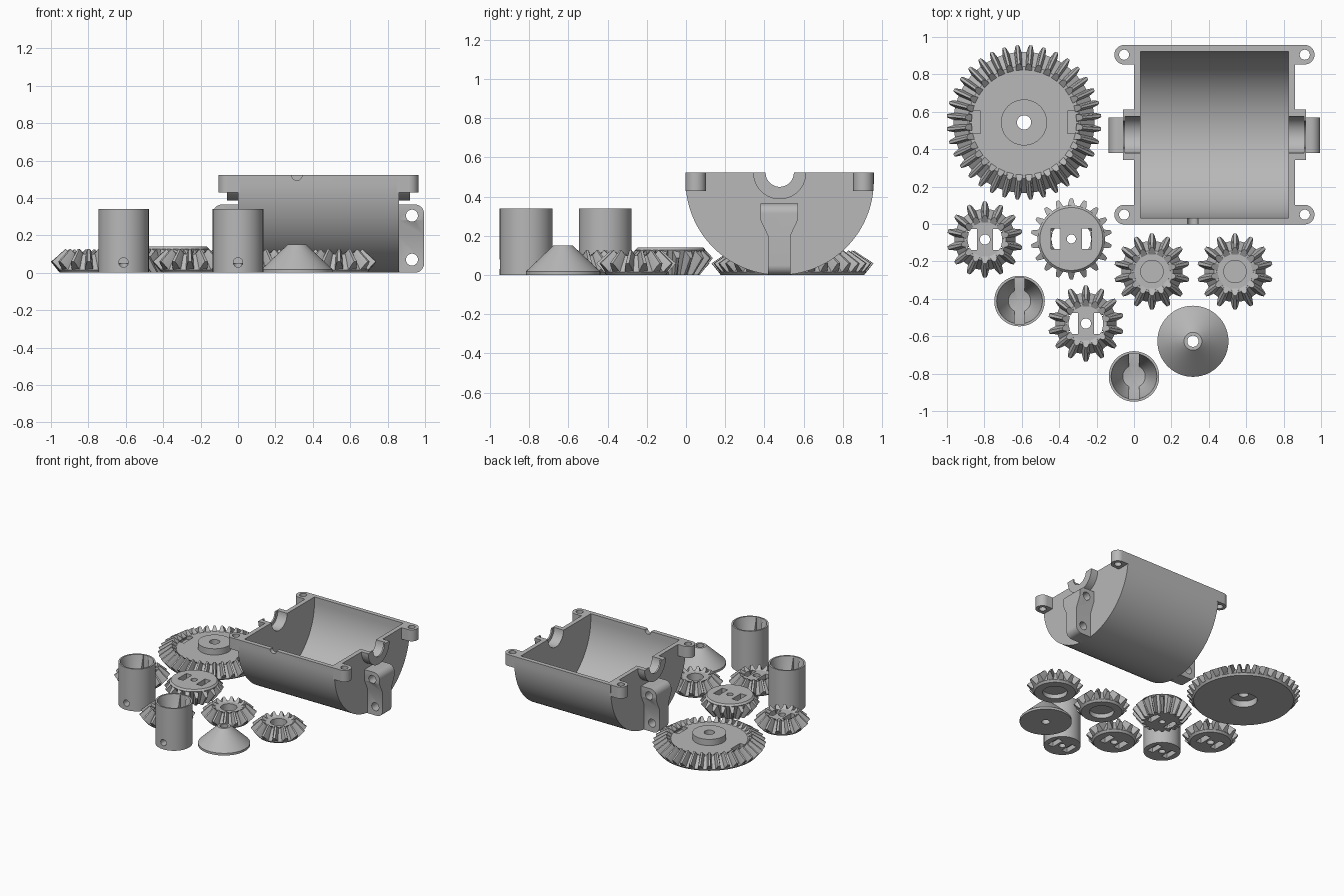
import bpy, bmesh, math
from mathutils import Vector

cube = bpy.data.objects.get("Cube")
if cube:
    bpy.data.objects.remove(cube, do_unlink=True)

grey = bpy.data.materials.new("plain grey")
grey.use_nodes = True
colour = (0.48, 0.48, 0.48, 1)
grey.diffuse_color = colour
grey.node_tree.nodes["Principled BSDF"].inputs["Base Color"].default_value = colour
parts = []


def finish(name, bm):
    bmesh.ops.recalc_face_normals(bm, faces=bm.faces)
    mesh = bpy.data.meshes.new(name)
    bm.to_mesh(mesh)
    bm.free()
    mesh.materials.append(grey)
    obj = bpy.data.objects.new(name, mesh)
    bpy.context.collection.objects.link(obj)
    parts.append(obj)
    return obj


def loft(bm, loop_a, loop_b):
    a = [bm.verts.new(p) for p in loop_a]
    b = [bm.verts.new(p) for p in loop_b]
    bm.faces.new(a)
    bm.faces.new(b[::-1])
    for i in range(len(a)):
        j = (i + 1) % len(a)
        bm.faces.new((a[j], a[i], b[i], b[j]))


def prism(name, pts, axis, lo, hi):
    """Extrude a 2D outline along x, y or z."""
    def place(p, h):
        u, v = p
        return {"x": (h, u, v), "y": (u, h, v), "z": (u, v, h)}[axis]
    bm = bmesh.new()
    loft(bm, [place(p, lo) for p in pts], [place(p, hi) for p in pts])
    return finish(name, bm)


def arc(cu, cv, r, start, end, steps=48):
    angles = [math.radians(start + (end - start) * i / steps) for i in range(steps + 1)]
    return [(cu + r * math.cos(a), cv + r * math.sin(a)) for a in angles]


def rod(cu, cv, r, axis, lo, hi):
    return prism("cutter", arc(cu, cv, r, 0, 360)[:-1], axis, lo, hi)


def block(x, y, w, d, lo, hi):
    pts = [(x - w / 2, y - d / 2), (x + w / 2, y - d / 2),
           (x + w / 2, y + d / 2), (x - w / 2, y + d / 2)]
    return prism("cutter", pts, "z", lo, hi)


def lathe(name, profile, x, y, steps=72):
    bm = bmesh.new()
    vs = [bm.verts.new((r, 0, z)) for r, z in profile]
    edges = [bm.edges.new(e) for e in zip(vs, vs[1:])]
    bmesh.ops.spin(bm, geom=vs + edges, cent=(0, 0, 0), axis=(0, 0, 1),
                   angle=math.tau, steps=steps, use_duplicate=False)
    bmesh.ops.remove_doubles(bm, verts=bm.verts, dist=0.0001)
    bmesh.ops.translate(bm, verts=bm.verts, vec=(x, y, 0))
    return finish(name, bm)


def cut(obj, cutters):
    for c in cutters:
        mod = obj.modifiers.new("cut", "BOOLEAN")
        mod.operation, mod.solver, mod.object = "DIFFERENCE", "EXACT", c
    graph = bpy.context.evaluated_depsgraph_get()
    mesh = bpy.data.meshes.new_from_object(obj.evaluated_get(graph))
    obj.modifiers.clear()
    obj.data = mesh
    for c in cutters:
        parts.remove(c)
        bpy.data.objects.remove(c, do_unlink=True)


def gear(name, x, y, teeth, a, b, c, d, cutters, hub=(), flip=False):
    """Bevel gear; a, b = back root and tip, c, d = front tip and root as (r, z)."""
    a, b, c, d = (Vector(p) for p in (a, b, c, d))
    obj = lathe(name, [(0, 0), a, a.lerp(b, 0.25), d, *hub, (0, hub[-1][1] if hub else d.y)], x, y)
    cut(obj, cutters)
    bm = bmesh.new()
    bm.from_mesh(obj.data)
    sink = Vector((0.02, 0))
    for t in range(teeth):
        ang = math.tau * (t + 0.5) / teeth
        out = Vector((math.cos(ang), math.sin(ang), 0))
        side = Vector((-out.y, out.x, 0))
        loops = []
        for root, tip in ((a, b), (d, c)):
            pitch = math.tau * (root.x + tip.x) / 2 / teeth
            half = [(root - sink, 0.34), (root.lerp(tip, 0.3), 0.27),
                    (root.lerp(tip, 0.75), 0.19), (tip, 0.11)]
            section = [(p, -w) for p, w in half] + [(p, w) for p, w in half[::-1]]
            loops.append([Vector((x, y, p.y)) + out * p.x + side * w * pitch for p, w in section])
        loft(bm, *loops)
    if flip:
        for v in bm.verts:
            v.co.z = c.y - v.co.z
    bmesh.ops.recalc_face_normals(bm, faces=bm.faces)
    bm.to_mesh(obj.data)
    bm.free()


def slots(x, y, offset, hole):
    """Two key slots either side of a centre hole."""
    return [block(x + s * offset, y, 0.05, 0.11, -0.1, 0.3) for s in (-1, 1)] + \
        [rod(x, y, hole, "z", -0.1, 0.3)]


# Large ring gear with raised hub and edge pockets
gx, gy = -0.588, 0.543
gear("ring_gear", gx, gy, 36, (0.365, 0), (0.414, 0.06), (0.315, 0.125), (0.30, 0.09),
     [rod(gx, gy, 0.038, "z", -0.1, 0.3), rod(gx, gy, 0.1, "z", -0.1, 0.05)] +
     [block(gx + s * 0.262, gy, 0.06, 0.12, 0.06, 0.2) for s in (-1, 1)],
     hub=[(0.123, 0.09), (0.123, 0.14)])

# Drive pinion lying wide side up
gear("drive_pinion", -0.335, -0.08, 18, (0.168, 0), (0.217, 0.053), (0.15, 0.14), (0.125, 0.14),
     slots(-0.335, -0.08, 0.083, 0.024), flip=True)

# Small bevel gears: two keyed, two with plain bores
small = ((0.15, 0), (0.203, 0.06), (0.128, 0.127), (0.112, 0.1))
for i, (x, y) in enumerate(((-0.797, -0.083), (-0.257, -0.532))):
    gear(f"keyed_gear_{i + 1}", x, y, 14, *small, slots(x, y, 0.067, 0.027))
for i, x in enumerate((0.096, 0.54)):
    gear(f"planet_gear_{i + 1}", x, -0.254, 14, *small,
         [rod(x, -0.254, 0.06, "z", -0.1, 0.3), rod(x, -0.254, 0.09, "z", -0.1, 0.035)])

# Shaft cups with flared bore, pin slots and keyed base
for i, (x, y) in enumerate(((-0.612, -0.412), (0, -0.815))):
    cup = lathe(f"shaft_cup_{i + 1}", [(0, 0), (0.135, 0), (0.135, 0.34), (0.122, 0.34),
                                       (0.08, 0.16), (0.06, 0.12), (0, 0.105)], x, y)
    cut(cup, [block(x, y, 0.053, 0.244, 0.12, 0.5), rod(x, 0.055, 0.025, "y", y - 0.2, y),
              rod(x, y, 0.025, "z", -0.1, 0.05)] +
        [block(x + s * 0.067, y, 0.05, 0.11, -0.1, 0.04) for s in (-1, 1)])

# Conical cap
cone = lathe("conical_cap", [(0, 0), (0.19, 0), (0.19, 0.018), (0.048, 0.152), (0, 0.152)],
             0.315, -0.627)
cut(cone, [rod(0.315, -0.627, 0.03, "z", -0.1, 0.3)])

# Half-round housing, open at the top
MID, CY, TOP = 0.43, 0.478, 0.522


def trough(r, top):
    return [(CY - r, top)] + arc(CY, 0.48, r, 180, 360, 72) + [(CY + r, top)]


def bearing_cutters(s):
    lo, hi = sorted((MID + s * 0.6, MID + s * 0.3))
    plo, phi = sorted((MID + s * 0.478, MID + s * 0.3))
    return [rod(CY, TOP, 0.072, "x", lo, hi), rod(CY, TOP, 0.098, "x", plo, phi)]


body = prism("housing", trough(0.48, TOP), "x", 0, 0.86)
cut(body, [prism("cutter", trough(0.445, 0.7), "x", 0.035, 0.825),
           rod(0.315, TOP, 0.028, "y", -0.1, 0.1)] + bearing_cutters(1) + bearing_cutters(-1))

for s, label in ((-1, "right"), (1, "left")):
    # Bearing boss on the end wall
    boss = prism(f"bearing_boss_{label}", arc(CY, TOP, 0.135, 180, 360), "x",
                 *sorted((MID + s * 0.425, MID + s * 0.49)))
    cut(boss, bearing_cutters(s))

    # Bolt ears at the corners
    for y, end in ((0.05, "front"), (0.905, "back")):
        cx = MID + s * 0.483
        start = -90 if s > 0 else 90
        outline = arc(cx, y, 0.052, start, start + 180, 24)
        outline += [(MID + s * 0.42, y + s * 0.052), (MID + s * 0.42, y - s * 0.052)]
        ear = prism(f"bolt_ear_{end}_{label}", outline, "z", 0.43, TOP)
        cut(ear, [rod(cx, y, 0.027, "z", 0.3, 0.7)])

    # Side lug with flared head and two bolt holes
    def px(u):
        return MID + s * u
    outline = [(px(0.425), 0)] + \
        [(px(u), z) for u, z in arc(0.515, 0.05, 0.05, -90, 0, 12) + arc(0.515, 0.315, 0.05, 0, 90, 12)] + \
        [(px(0.425), 0.365)]
    lug = prism(f"side_lug_{label}", outline, "y", 0.38, 0.57)
    cx, mid_y = px(0.5), 0.475
    cutters = [rod(cx, z, 0.032, "y", 0.2, 0.7) for z in (0.07, 0.305)]
    for k in (-1, 1):
        side = [(mid_y + k * w, z) for w, z in ((0.057, -0.1), (0.057, 0.2), (0.095, 0.28), (0.2, 0.28), (0.2, -0.1))]
        cutters.append(prism("cutter", side, "x", *sorted((px(0.4), px(0.7)))))
    cut(lug, cutters)

# Smooth rounded surfaces while keeping hard edges
bpy.ops.object.select_all(action="DESELECT")
for obj in parts:
    obj.select_set(True)
bpy.context.view_layer.objects.active = parts[0]
bpy.ops.object.shade_smooth_by_angle(angle=math.radians(30))
